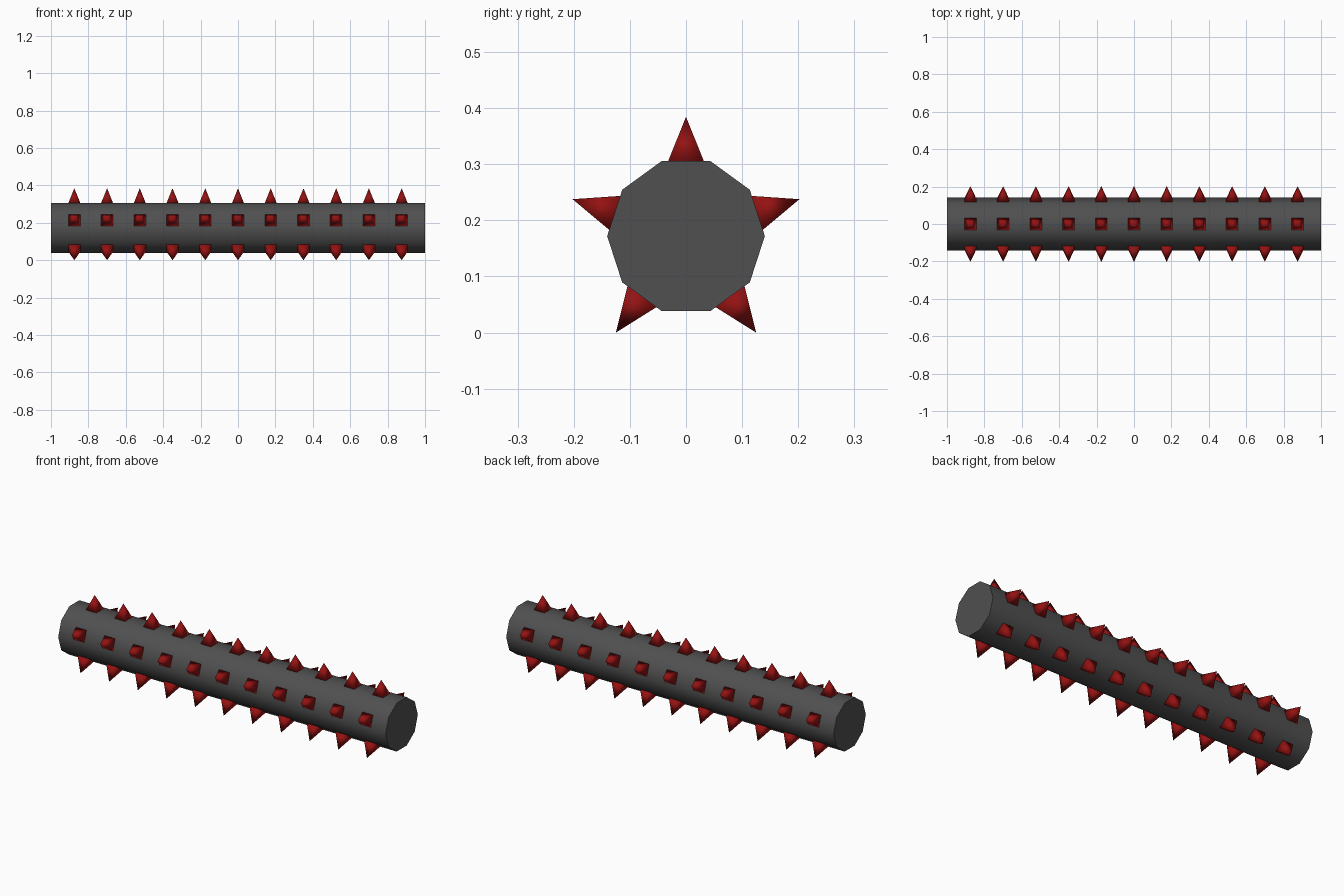
import bpy, bmesh, math
from mathutils import Matrix, Vector

if "Cube" in bpy.data.objects:
    bpy.data.objects.remove(bpy.data.objects["Cube"])

CENTRE_Z = 0.172
BODY_R = 0.1405
APOTHEM = BODY_R * math.cos(math.pi / 10)
TIP_R = 0.2126
HALF = 0.032


def material(name, rgb):
    m = bpy.data.materials.new(name)
    m.diffuse_color = (*rgb, 1)
    m.use_nodes = True
    m.node_tree.nodes["Principled BSDF"].inputs["Base Color"].default_value = m.diffuse_color
    return m


def to_object(bm, name, mat):
    bmesh.ops.recalc_face_normals(bm, faces=bm.faces[:])
    me = bpy.data.meshes.new(name)
    bm.to_mesh(me)
    bm.free()
    me.materials.append(mat)
    ob = bpy.data.objects.new(name, me)
    bpy.context.collection.objects.link(ob)
    ob.location.z = CENTRE_Z
    return ob


grey = material("dark grey", (0.08, 0.08, 0.08))
red = material("deep red", (0.30, 0.006, 0.006))

# ten-sided roller along x, flat facet on top
bpy.ops.mesh.primitive_cylinder_add(vertices=10, radius=BODY_R, depth=2)
body = bpy.context.object
body.name = "roller_body"
body.data.transform(Matrix.Rotation(math.pi / 2, 4, 'Y'))
corner = max(body.data.vertices, key=lambda v: v.co.y).co
offset = math.atan2(corner.z, corner.y)          # bring a corner onto the y axis
body.data.transform(Matrix.Rotation(-offset, 4, 'X'))
body.location.z = CENTRE_Z
body.data.materials.append(grey)
bpy.ops.object.shade_smooth_by_angle(angle=math.radians(40))

# five rows of eleven pyramid spikes, each row on every second facet
for row in range(5):
    bm = bmesh.new()
    turn = Matrix.Rotation(row * 2 * math.pi / 5, 4, 'X')
    for i in range(-5, 6):
        x = i * 0.175
        base = [bm.verts.new(turn @ Vector((x + a * HALF, b * HALF, APOTHEM - 0.0005)))
                for a, b in ((-1, -1), (1, -1), (1, 1), (-1, 1))]
        tip = bm.verts.new(turn @ Vector((x, 0, TIP_R)))
        bm.faces.new(base[::-1])
        for k in range(4):
            bm.faces.new((base[k], base[(k + 1) % 4], tip))
    for f in bm.faces:
        f.smooth = True
    to_object(bm, f"spike_row_{row + 1}", red)
